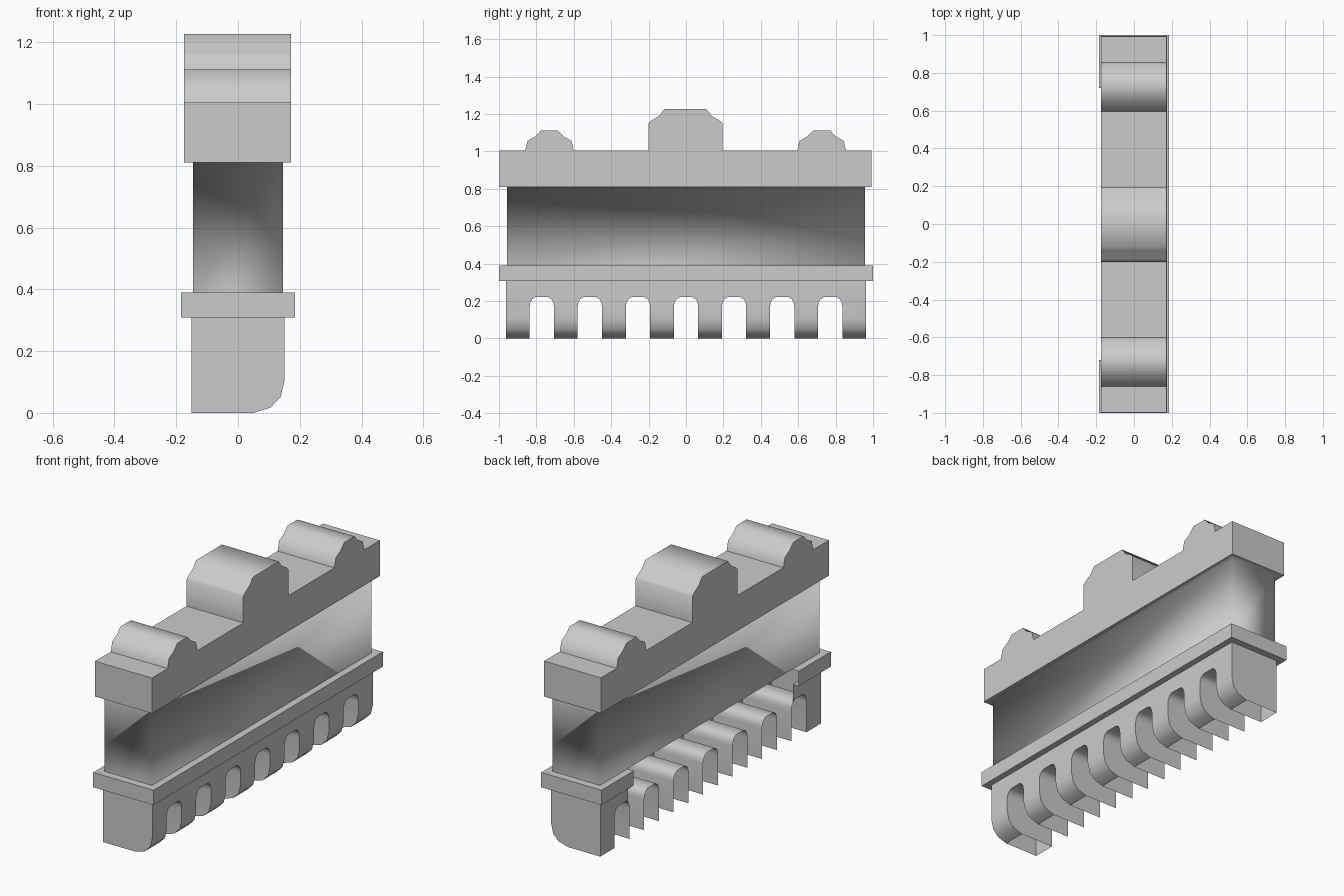
import bpy, bmesh
from math import radians

if "Cube" in bpy.data.objects:
    bpy.data.objects.remove(bpy.data.objects["Cube"])


def finish(name, bm, angle=40):
    # Smooth faces, keeping edges sharper than the angle hard
    for f in bm.faces:
        f.smooth = True
    for e in bm.edges:
        e.smooth = e.is_manifold and e.calc_face_angle(0) < radians(angle)
    me = bpy.data.meshes.new(name)
    bm.to_mesh(me)
    bm.free()
    ob = bpy.data.objects.new(name, me)
    bpy.context.collection.objects.link(ob)
    return ob


def prism(profile, lo, hi, axis):
    # Extrude a closed profile along x (points are y, z) or y (points are x, z)
    bm = bmesh.new()
    put = (lambda p, t: (t, p[0], p[1])) if axis == 'x' else (lambda p, t: (p[0], t, p[1]))
    a = [bm.verts.new(put(p, lo)) for p in profile]
    b = [bm.verts.new(put(p, hi)) for p in profile]
    n = len(profile)
    bm.faces.new(a)
    bm.faces.new(b[::-1])
    for i in range(n):
        j = (i + 1) % n
        bm.faces.new((a[i], b[i], b[j], a[j]))
    bmesh.ops.recalc_face_normals(bm, faces=bm.faces)
    return bm


def loft(levels):
    # Open stack of rectangles: half width x, half length y, z
    bm = bmesh.new()
    rings = [[bm.verts.new((sx * x, sy * y, z)) for sx, sy in
              ((-1, -1), (1, -1), (1, 1), (-1, 1))] for x, y, z in levels]
    for a, b in zip(rings, rings[1:]):
        for i in range(4):
            j = (i + 1) % 4
            bm.faces.new((a[i], a[j], b[j], b[i]))
    return bm


def cut_at_notch(bm):
    for y in (-NOTCH, NOTCH):
        bmesh.ops.bisect_plane(bm, geom=bm.verts[:] + bm.edges[:] + bm.faces[:],
                               plane_co=(0, y, 0), plane_no=(0, 1, 0))


def delete_faces(bm, test):
    bmesh.ops.delete(bm, geom=[f for f in bm.faces if test(f, f.calc_center_median())],
                     context='FACES')


NOTCH = 0.72   # half length of the opening on the left side

# Top slab with three rounded lugs
def lug(c, pts):
    return [(c - d, z) for d, z in pts] + [(c + d, z) for d, z in reversed(pts)]

small = [(.13, 1.005), (.117, 1.057), (.075, 1.08), (.045, 1.112)]
large = [(.197, 1.005), (.197, 1.15), (.182, 1.165), (.14, 1.19), (.113, 1.226)]
outline = ([(-.997, .81), (-.997, 1.005)] + lug(-.73, small) + lug(-.003, large)
           + lug(.725, small) + [(.992, 1.005), (.992, .81)])
bm = prism(outline, -.175, .172, 'x')
delete_faces(bm, lambda f, c: f.normal.z < -.9 and c.z < .82)
finish("top_slab", bm, 60)

# Main body with the slab overhang
finish("main_body", loft([(.145, .957, .39), (.145, .957, .81), (.1735, .994, .81)]))

# Ledge, open along the middle of the left side
bm = loft([(.15, .962, .308), (.184, 1, .308), (.184, 1, .39), (.145, .957, .39)])
cut_at_notch(bm)
delete_faces(bm, lambda f, c: c.x < -.13 and abs(c.y) < NOTCH)
finish("ledge", bm)

# Lower comb: arched outline intersected with the rounded cross-section
arch = [(.065, -.1), (.065, .17), (.062, .19), (.052, .209), (.035, .22)]
comb = [(-.962, .308), (-.962, -.1)]
for i in range(7):
    comb += lug((i - 3) * .257, arch)
comb += [(.962, -.1), (.962, .308)]
section = [(-.15, .5), (-.15, 0), (.05, 0), (.105, .017), (.138, .051), (.15, .103), (.15, .5)]
raw = finish("comb_blank", prism(comb, -.4, .4, 'x'))
cutter = finish("comb_cutter", prism(section, -1.2, 1.2, 'y'))
raw.hide_render = cutter.hide_render = True
mod = raw.modifiers.new("section", 'BOOLEAN')
mod.operation, mod.solver, mod.object = 'INTERSECT', 'EXACT', cutter
bm = bmesh.new()
bm.from_object(raw, bpy.context.evaluated_depsgraph_get())
for ob in (raw, cutter):
    bpy.data.objects.remove(ob)
cut_at_notch(bm)
bm.normal_update()

# Open the top, the bottom and the middle of the left side
delete_faces(bm, lambda f, c: (f.normal.z > .9 and c.z > .3)
             or (f.normal.z < -.99 and c.z < .005)
             or (f.normal.x < -.9 and abs(c.y) < NOTCH))
finish("lower_comb", bm)
